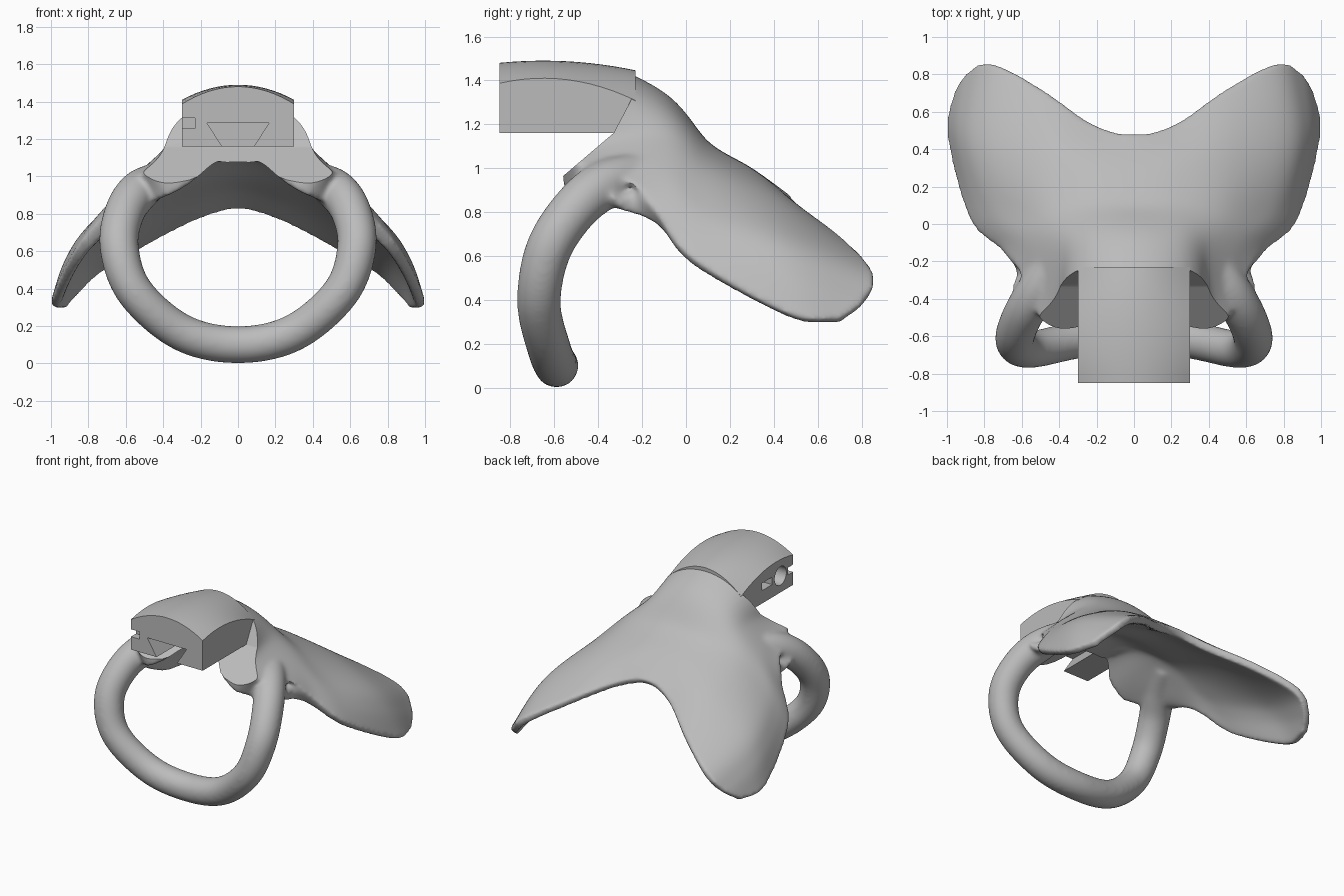
import bpy, bmesh, math
from mathutils import Vector

default = bpy.data.objects.get("Cube")
if default:
    bpy.data.objects.remove(default, do_unlink=True)

gray = bpy.data.materials.new("plain gray")
gray.use_nodes = True
gray.diffuse_color = (0.5, 0.5, 0.5, 1)
gray.node_tree.nodes["Principled BSDF"].inputs["Base Color"].default_value = (0.5, 0.5, 0.5, 1)


def spline(points, steps):
    """Smooth curve passing through every control point."""
    pts = [Vector(p) for p in points]
    pts = [2 * pts[0] - pts[1]] + pts + [2 * pts[-1] - pts[-2]]
    out = []
    for a, b, c, d in zip(pts, pts[1:], pts[2:], pts[3:]):
        for i in range(steps):
            t = i / steps
            out.append(0.5 * (2 * b + (c - a) * t + (2 * a - 5 * b + 4 * c - d) * t ** 2
                              + (3 * b - a - 3 * c + d) * t ** 3))
    return out + [pts[-2]]


def mirrored(half):
    """Half from the centre outwards -> full row from -x to +x."""
    return [(-p[0], *p[1:]) for p in reversed(half[1:])] + list(half)


def slab(bm, top, bottom):
    """Closed solid between two matching grids of points."""
    rows, cols = len(top), len(top[0])
    t, b = [[[bm.verts.new(p) for p in row] for row in g] for g in (top, bottom)]
    for i in range(rows - 1):
        for j in range(cols - 1):
            for g in (t, b):
                bm.faces.new((g[i][j], g[i + 1][j], g[i + 1][j + 1], g[i][j + 1]))
    rim = [(0, j) for j in range(cols)] + [(i, cols - 1) for i in range(1, rows)]
    rim += [(rows - 1, j) for j in range(cols - 2, -1, -1)] + [(i, 0) for i in range(rows - 2, 0, -1)]
    for (i, j), (m, n) in zip(rim, rim[1:] + rim[:1]):
        bm.faces.new((t[i][j], t[m][n], b[m][n], b[i][j]))


def tube(bm, path, sides):
    """Round tube along points of (x, y, z, radius)."""
    rings = []
    for i, p in enumerate(path):
        along = (path[min(i + 1, len(path) - 1)] - path[max(i - 1, 0)]).to_3d().normalized()
        u = along.cross(Vector((0, 1, 0))).normalized()
        v = along.cross(u)
        angles = [math.tau * k / sides for k in range(sides)]
        rings.append([bm.verts.new(p.to_3d() + p[3] * (u * math.cos(a) + v * math.sin(a))) for a in angles])
    for r, s in zip(rings, rings[1:]):
        for k in range(sides):
            n = (k + 1) % sides
            bm.faces.new((r[k], r[n], s[n], s[k]))
    bm.faces.new(rings[0])
    bm.faces.new(rings[-1])


def finish(bm, name):
    bmesh.ops.recalc_face_normals(bm, faces=bm.faces)
    mesh = bpy.data.meshes.new(name)
    bm.to_mesh(mesh)
    bm.free()
    obj = bpy.data.objects.new(name, mesh)
    bpy.context.collection.objects.link(obj)
    return obj


def prism(name, points, sweep):
    bm = bmesh.new()
    face = bm.faces.new([bm.verts.new(p) for p in points])
    side = bmesh.ops.extrude_face_region(bm, geom=[face], use_keep_orig=True)["geom"]
    bmesh.ops.translate(bm, vec=sweep, verts=[g for g in side if isinstance(g, bmesh.types.BMVert)])
    obj = finish(bm, name)
    obj.hide_render = True
    return obj


def cut_and_bake(obj, cutters):
    """Subtract the cutters, apply all modifiers and set shading and colour."""
    for c in cutters:
        mod = obj.modifiers.new("cut", "BOOLEAN")
        mod.operation = "DIFFERENCE"
        mod.solver = "EXACT"
        mod.object = c
    bpy.context.view_layer.update()
    graph = bpy.context.evaluated_depsgraph_get()
    mesh = bpy.data.meshes.new_from_object(obj.evaluated_get(graph))
    obj.modifiers.clear()
    obj.data = mesh
    mesh.materials.clear()
    mesh.materials.append(gray)
    for c in cutters:
        bpy.data.objects.remove(c, do_unlink=True)
    bpy.ops.object.select_all(action="DESELECT")
    obj.select_set(True)
    bpy.context.view_layer.objects.active = obj
    bpy.ops.object.shade_smooth_by_angle(angle=math.radians(35))


# Winged saddle: rows front to back, each from centre to outer edge (x, y, z, thickness)
wing_rows = [
    [(0, -.45, 1.29, .44), (.2, -.46, 1.23, .39), (.33, -.55, 1.04, .22), (.43, -.55, .97, .18),
     (.53, -.42, .92, .16), (.6, -.3, .89, .13)],
    [(0, -.16, 1.22, .28), (.2, -.16, 1.18, .26), (.34, -.15, 1.07, .19), (.51, -.13, .94, .15),
     (.61, -.13, .85, .12), (.68, -.14, .77, .09)],
    [(0, .06, 1.06, .15), (.22, .07, 1.03, .15), (.45, .07, .95, .13), (.67, .06, .8, .1),
     (.78, .05, .69, .08), (.86, .03, .57, .06)],
    [(0, .28, .96, .09), (.24, .33, .91, .1), (.5, .4, .81, .1), (.78, .43, .66, .09),
     (.9, .45, .52, .07), (.975, .47, .325, .055)],
    [(0, .47, .845, .055), (.22, .525, .785, .055), (.5, .72, .645, .055), (.75, .85, .5, .055),
     (.87, .81, .385, .055), (.945, .7, .3, .055)],
]
rows = [spline(mirrored(r), 6) for r in wing_rows]
grid = [list(r) for r in zip(*[spline(col, 10) for col in zip(*rows)])]
top, bottom = [], []
for i, row in enumerate(grid):
    up, low = [], []
    for j, p in enumerate(row):
        across = row[min(j + 1, len(row) - 1)] - row[max(j - 1, 0)]
        back = grid[min(i + 1, len(grid) - 1)][j] - grid[max(i - 1, 0)][j]
        offset = across.to_3d().cross(back.to_3d()).normalized() * p[3] / 2
        up.append(p.to_3d() + offset)
        low.append(p.to_3d() - offset)
    top.append(up)
    bottom.append(low)
bm = bmesh.new()
slab(bm, top, bottom)

# Ring hanging from the saddle (x, y, z, radius)
ring_half = [(0, -.59, .1, .1), (.3, -.62, .165, .1), (.55, -.67, .38, .1), (.635, -.63, .62, .105),
             (.605, -.51, .81, .108), (.52, -.36, .93, .11), (.4, -.14, 1.0, .08)]
tube(bm, spline(mirrored(ring_half), 8), 24)

# Blend both into one smooth body, then trim the slanted front face
body = finish(bm, "winged_ring_body")
remesh = body.modifiers.new("blend", "REMESH")
remesh.mode = "VOXEL"
remesh.voxel_size = 0.012
smooth = body.modifiers.new("soften", "SMOOTH")
smooth.factor = 0.5
smooth.iterations = 20
trim_profile = [(-.24, 1.33), (-.33, 1.16), (-.6, .93), (-.95, .93), (-.95, 1.7), (-.24, 1.7)]
trim = prism("front_trim", [(-.53, y, z) for y, z in trim_profile], (1.06, 0, 0))
cut_and_bake(body, [trim])

# Mounting block with a crowned top
top, bottom = [], []
for i in range(13):
    y = -.85 + .62 * i / 12
    xs = [.3 * (k / 8 - 1) for k in range(17)]
    crown = [(x / .3) ** 2 for x in xs]
    top.append([(x, y, 1.49 - .08 * c - .25 * (y + .65) ** 2 * (1 + 1.3 * c)) for x, c in zip(xs, crown)])
    bottom.append([(x, y, 1.16) for x in xs])
bm = bmesh.new()
slab(bm, top, bottom)
block = finish(bm, "mounting_block")

# Dovetail groove, two side slots and a round side hole
dovetail = prism("dovetail_cutter", [(x, -.9, z) for x, z in
                 ((-.165, 1.285), (.165, 1.285), (.047, 1.1), (-.047, 1.1))], (0, .5, 0))
slots = [prism("slot_cutter", [(-.4, y, z) for y, z in ((a, 1.257), (b, 1.257), (b, 1.313), (a, 1.313))],
               (.17, 0, 0)) for a, b in ((-.9, -.79), (-.6, -.48))]
turns = [math.tau * k / 32 for k in range(32)]
hole = prism("hole_cutter", [(-.4, -.7 + .07 * math.cos(a), 1.285 + .07 * math.sin(a)) for a in turns],
             (.2, 0, 0))
cut_and_bake(block, [dovetail, hole] + slots)
